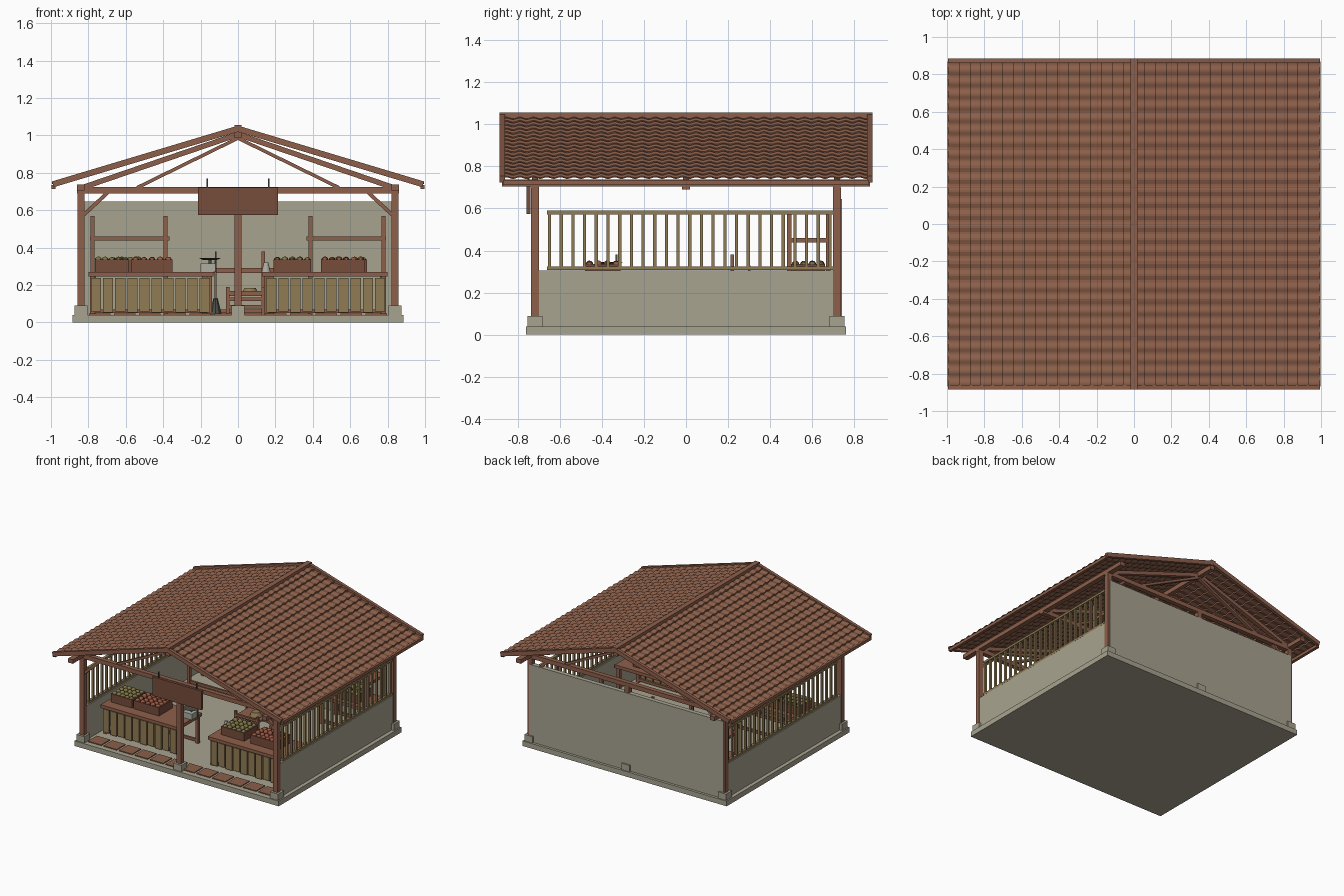
import bpy, bmesh, math, random
from mathutils import Matrix, Vector

random.seed(4)
if "Cube" in bpy.data.objects:
    bpy.data.objects.remove(bpy.data.objects["Cube"])


def material(name, *rgb):
    m = bpy.data.materials.new(name)
    m.use_nodes = True
    m.diffuse_color = (*rgb, 1)
    m.node_tree.nodes["Principled BSDF"].inputs["Base Color"].default_value = (*rgb, 1)
    return m


BROWN = material("brown timber", .27, .115, .07)
TILE = material("clay tile", .26, .115, .068)
DARK = material("dark timber", .18, .072, .044)
STRAW = material("straw timber", .28, .2, .09)
PLASTER = material("grey plaster", .39, .37, .28)
METAL = material("dark metal", .07, .075, .06)
STEEL = material("pale metal", .42, .42, .36)
GREEN = material("olive produce", .2, .17, .06)
RED = material("red produce", .3, .09, .05)


def finish(name, bm, mat, smooth=False):
    bmesh.ops.recalc_face_normals(bm, faces=bm.faces[:])
    me = bpy.data.meshes.new(name)
    bm.to_mesh(me)
    bm.free()
    me.materials.append(mat)
    for p in me.polygons:
        p.use_smooth = smooth
    ob = bpy.data.objects.new(name, me)
    bpy.context.collection.objects.link(ob)
    return ob


def box(bm, x0, x1, y0, y1, z0, z1):
    mid = Vector((x0 + x1, y0 + y1, z0 + z1)) / 2
    size = Matrix.Diagonal((abs(x1 - x0), abs(y1 - y0), abs(z1 - z0), 1))
    bmesh.ops.create_cube(bm, size=1, matrix=Matrix.Translation(mid) @ size)


def block(bm, x, y, z0, z1, w, d=None):
    d = d or w
    box(bm, x - w / 2, x + w / 2, y - d / 2, y + d / 2, z0, z1)


def sloped(bm, x0, z0, x1, z1, y, width, thick):
    """Bar running between two points of an xz plane."""
    a, b = Vector((x0, y, z0)), Vector((x1, y, z1))
    d = (b - a).normalized()
    n = d.cross(Vector((0, 1, 0)))
    rot = Matrix((d, (0, 1, 0), n)).transposed().to_4x4()
    size = Matrix.Diagonal(((b - a).length, width, thick, 1))
    bmesh.ops.create_cube(bm, size=1, matrix=Matrix.Translation((a + b) / 2) @ rot @ size)


def cone(bm, x, y, z0, z1, r0, r1, n=16):
    bmesh.ops.create_cone(bm, cap_ends=True, segments=n, radius1=r0, radius2=r1,
                          depth=z1 - z0, matrix=Matrix.Translation((x, y, (z0 + z1) / 2)))


PX, PY = .84, .717
POSTS = [(x, y) for x in (-PX, 0, PX) for y in (-PY, PY)]

# Floor slab, walls and footings
bm = bmesh.new()
box(bm, -.885, .885, -.76, .76, 0, .04)
finish("floor_slab", bm, PLASTER)
bm = bmesh.new()
box(bm, -.845, .845, .705, .74, .04, .645)
for s in (-1, 1):
    box(bm, s * .825, s * .855, -.7, .705, .04, .305)
finish("walls", bm, PLASTER)
bm = bmesh.new()
for x, y in POSTS:
    block(bm, x, y, .04, .09, .07)
finish("footings", bm, PLASTER)

# Clay paving along the front
bm = bmesh.new()
for i in range(12):
    block(bm, -.74 + i * 1.48 / 11, -.665, .04, .047, .115, .11)
finish("front_paving", bm, TILE)

# Timber frame: posts, plates, tie beams, trusses, braces
bm = bmesh.new()
for x, y in POSTS:
    block(bm, x, y, .09, .7, .038)
finish("posts", bm, BROWN)
bm = bmesh.new()
for s in (-1, 1):
    box(bm, s * .82, s * .86, -.875, .875, .705, .737)
for y in (-PY, 0, PY):
    box(bm, -.86, .86, y - .018, y + .018, .69, .723)
box(bm, -.018, .018, -.875, .875, .985, 1.02)
finish("beams", bm, BROWN)
bm = bmesh.new()
for y in (-PY, 0, PY):
    for s in (-1, 1):
        sloped(bm, 0, 1.005, s * .84, .718, y, .03, .028)
        sloped(bm, 0, .985, s * .54, .72, y, .025, .018)
        if y:
            sloped(bm, s * .825, .575, s * .69, .7, y, .025, .02)
finish("trusses", bm, BROWN)

# Roof: stepped rows of wavy tiles on both slopes
ROWS, WAVES, STEPS = 17, 27, 6
bm = bmesh.new()
cols = WAVES * STEPS
for s in (-1, 1):
    previous = None
    for r in range(ROWS):
        for end in (0, 1):
            t = (r + end) / ROWS
            line = []
            for c in range(cols + 1):
                wave = .004 * math.sin(math.tau * c / STEPS)
                z = 1.032 - .3 * t + .012 * end + wave
                line.append(bm.verts.new((s * t * .995, -.87 + 1.74 * c / cols, z)))
            if previous:
                for c in range(cols):
                    bm.faces.new((previous[c], previous[c + 1], line[c + 1], line[c]))
            previous = line
finish("roof_tiles", bm, TILE)
bm = bmesh.new()
box(bm, -.02, .02, -.885, .885, 1.025, 1.055)
for s in (-1, 1):
    for y in (-.873, .873):
        sloped(bm, 0, 1.035, s * .99, .738, y, .024, .032)
    box(bm, s * .975, s * .998, -.87, .87, .712, .735)
finish("roof_trim", bm, BROWN)

# Side railings
bm = bmesh.new()
for s in (-1, 1):
    for z in (.308, .572):
        box(bm, s * .83, s * .852, -.66, .7, z, z + .017)
    for i in range(25):
        block(bm, s * .841, -.648 + i * .0555, .32, .575, .015)
finish("side_railings", bm, STRAW)

# Hanging sign
bm = bmesh.new()
box(bm, -.213, .213, -.757, -.738, .573, .722)
finish("sign_board", bm, DARK)
bm = bmesh.new()
for s in (-1, 1):
    block(bm, s * .165, -.748, .72, .77, .008)
finish("sign_hooks", bm, METAL)


def table(name, x0, x1, y0, y1, top=.27):
    bm = bmesh.new()
    box(bm, x0, x1, y0, y1, top - .025, top)
    for x in (x0 + .02, x1 - .02):
        for y in (y0 + .035, y1 - .025):
            block(bm, x, y, .04, top - .025, .024)
    for y in (y0 + .035, y1 - .025):
        box(bm, x0 + .02, x1 - .02, y - .008, y + .008, .05, .07)
    finish(name, bm, BROWN)


def crate(name, x0, x1, y0, y1, z, fill, h=.065):
    bm = bmesh.new()
    t = .012
    box(bm, x0, x1, y0, y1, z, z + t)
    for y in (y0, y1 - t):
        box(bm, x0, x1, y, y + t, z, z + h)
    for x in (x0, x1 - t):
        box(bm, x, x + t, y0, y1, z, z + h)
    finish(name, bm, DARK)
    bm = bmesh.new()
    nx, ny = round((x1 - x0) / .04), round((y1 - y0) / .04)
    for i in range(nx):
        for j in range(ny):
            at = (x0 + (i + .5) * (x1 - x0) / nx, y0 + (j + .5) * (y1 - y0) / ny,
                  z + h - .005 + random.uniform(-.004, .004))
            bmesh.ops.create_icosphere(bm, subdivisions=2, radius=.019,
                                       matrix=Matrix.Translation(at))
    finish(name + "_produce", bm, fill, True)


# Counters with slatted fronts, and back shelving
for s, side in ((-1, "right"), (1, "left")):
    x0, x1 = sorted((s * .13, s * .8))
    table(side + "_counter", x0, x1, -.56, -.26)
    bm = bmesh.new()
    for i in range(10):
        x = s * (.178 + i * .0645)
        block(bm, x, -.545, .052 + .006 * (i % 2), .238, .054, .014)
    finish(side + "_counter_slats", bm, STRAW)

    x0, x1 = sorted((s * .365, s * .79))
    table(side + "_back_bench", x0, x1, .46, .695)
    bm = bmesh.new()
    for x in (s * .388, s * .778):
        for y in (.49, .675):
            block(bm, x, y, .27, .57, .022)
    box(bm, x0, x1, .48, .69, .438, .46)
    finish(side + "_shelf", bm, BROWN)
    crate(side + "_back_crate", s * .6 - .09, s * .6 + .09, .5, .66, .27, GREEN)
table("centre_bench", -.2, .2, .46, .695, .29)
crate("crate_a", -.765, -.585, -.48, -.31, .27, GREEN)
crate("crate_b", -.57, -.35, -.48, -.31, .27, RED)
crate("crate_c", .19, .39, -.48, -.31, .27, GREEN)
crate("crate_d", .445, .675, -.48, -.31, .27, RED)

# Weighing scale and jug on the counters
bm = bmesh.new()
block(bm, -.16, -.36, .27, .315, .08, .08)
cone(bm, .15, -.36, .27, .32, .024, .012)
finish("scale_body_and_jug", bm, STEEL)
bm = bmesh.new()
cone(bm, -.15, -.36, .315, .335, .008, .008)
cone(bm, -.15, -.36, .333, .345, .035, .06)
block(bm, -.118, -.33, .27, .38, .008)
finish("scale_pan", bm, METAL)

# Slatted chair holding a basket, with a broom beside it
bm = bmesh.new()
for x in (-.055, .135):
    block(bm, x, .05, .04, .19, .018)
    block(bm, x, .22, .04, .38 if x > 0 else .19, .018)
for y in (.05, .22):
    for z in (.075, .115, .15):
        box(bm, -.06, .14, y - .008, y + .008, z, z + .018)
box(bm, -.06, .14, .05, .22, .14, .152)
finish("slatted_chair", bm, BROWN)
bm = bmesh.new()
cone(bm, .065, .13, .152, .185, .045, .03)
finish("basket", bm, STRAW, False)
bm = bmesh.new()
block(bm, -.12, .3, .12, .33, .012)
finish("broom_handle", bm, BROWN)
bm = bmesh.new()
cone(bm, -.12, .3, .04, .13, .035, .012, 10)
finish("broom_head", bm, METAL)
